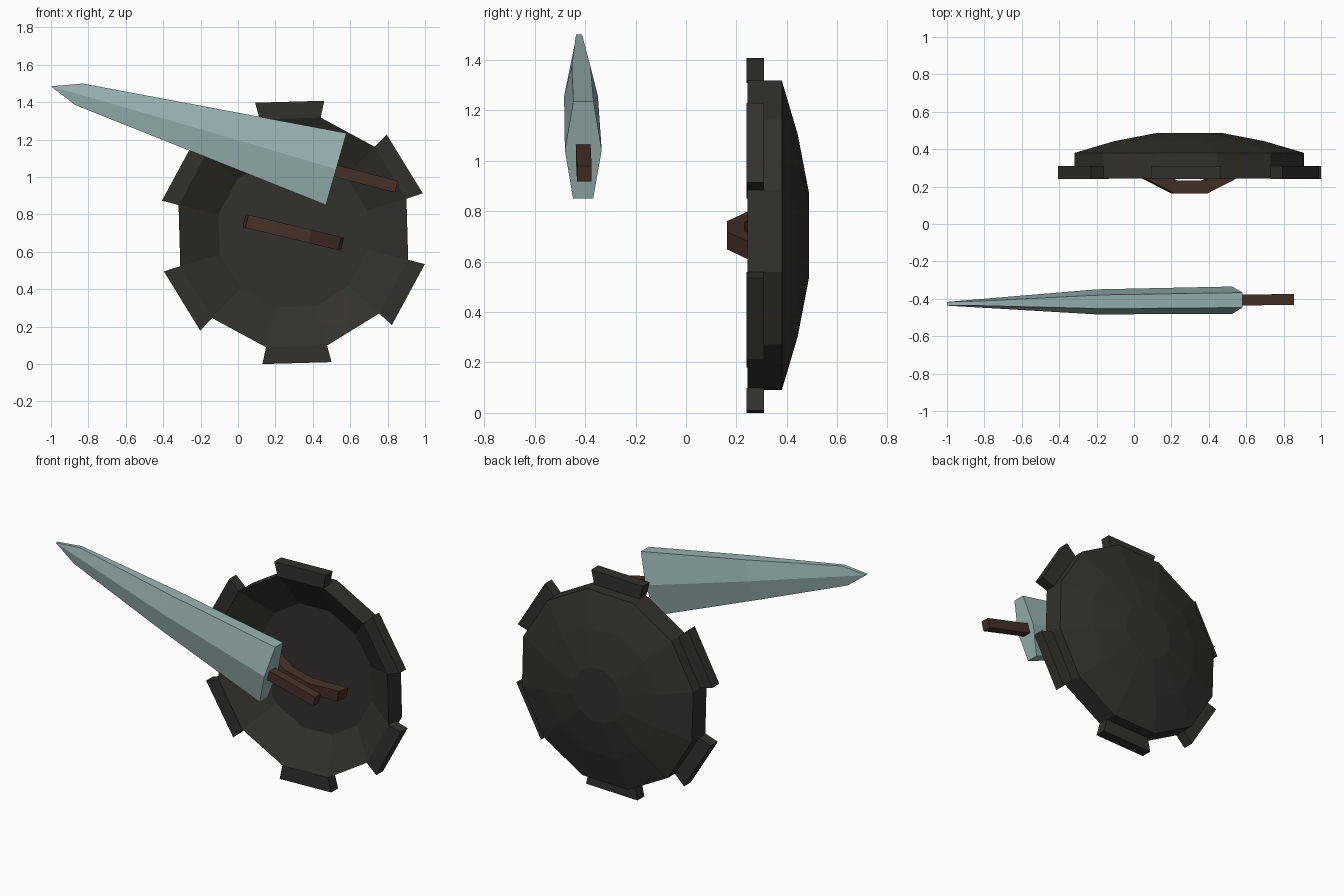
import bpy, bmesh, math
from mathutils import Vector

if "Cube" in bpy.data.objects:
    bpy.data.objects.remove(bpy.data.objects["Cube"])


def material(name, rgb):
    m = bpy.data.materials.new(name)
    m.diffuse_color = (*rgb, 1)
    m.use_nodes = True
    m.node_tree.nodes["Principled BSDF"].inputs["Base Color"].default_value = m.diffuse_color
    return m


DARK = material("dark_metal", (0.033, 0.031, 0.026))
WOOD = material("grip_wood", (0.062, 0.031, 0.020))
STEEL = material("pale_steel", (0.32, 0.45, 0.45))


def finish(bm, name, mat):
    bmesh.ops.recalc_face_normals(bm, faces=bm.faces[:])
    me = bpy.data.meshes.new(name)
    bm.to_mesh(me)
    bm.free()
    me.materials.append(mat)
    ob = bpy.data.objects.new(name, me)
    bpy.context.collection.objects.link(ob)
    return ob


def prism(bm, bottom, top):
    """Solid between two matching outlines."""
    a = [bm.verts.new(p) for p in bottom]
    b = [bm.verts.new(p) for p in top]
    n = len(a)
    bm.faces.new(a)
    bm.faces.new(b[::-1])
    for i in range(n):
        bm.faces.new((a[i], b[i], b[(i + 1) % n], a[(i + 1) % n]))


# Shield: twelve-sided body, dished inside and domed outside
CX, CZ, SPIN = 0.296, 0.704, math.radians(1.6)
R = 0.631


def polar(r, t, ang, y):
    """Point at radius r and sideways offset t around the shield centre."""
    c, s = math.cos(ang), math.sin(ang)
    return Vector((CX + r * c - t * s, y, CZ + r * s + t * c))


bm = bmesh.new()
rings = []
for r, y in ((0.412, 0.375), (R, 0.243), (R, 0.38), (0.412, 0.443), (0.177, 0.487)):
    rings.append([bm.verts.new(polar(r, 0, SPIN + math.radians(15 + 30 * i), y))
                  for i in range(12)])
for a, b in zip(rings, rings[1:]):
    for i in range(12):
        j = (i + 1) % 12
        bm.faces.new((a[i], b[i], b[j], a[j]))
bm.faces.new(rings[0])
bm.faces.new(rings[-1])
finish(bm, "shield_body", DARK)

# Shield tabs: flared blocks on every second rim side
bm = bmesh.new()
r_in, half_in = R * math.cos(math.pi / 12), R * math.sin(math.pi / 12)
for k in range(6):
    ang = SPIN + math.radians(30 + 60 * k)
    shape = ((r_in, -half_in), (0.699, -0.185), (0.699, 0.185), (r_in, half_in))
    prism(bm, [polar(r, t, ang, 0.240) for r, t in shape],
          [polar(r, t, ang, 0.31) for r, t in shape])
finish(bm, "shield_tabs", DARK)

# Shield handle: arched bar across the inside
half = [(0.09, 0.163), (0.255, 0.245), (0.270, 0.32), (0.072, 0.232)]
outline = half + [(-u, y) for u, y in reversed(half)]
tilt = math.radians(-13.5)
bm = bmesh.new()
prism(bm, *[[polar(u, t, tilt, y) for u, y in outline] for t in (-0.036, 0.036)])
finish(bm, "shield_handle", WOOD)


# Sword blade: six-sided loft through stations of (x, z) edge, ridge, edge
def sword_y(x):
    return -0.407 - 0.0125 * (0.55 - x)


stations = (
    ((0.58, 1.235, 0.040), (0.525, 1.042, 0.073), (0.47, 0.85, 0.040)),
    ((-0.16, 1.374, 0.037), (-0.20, 1.256, 0.067), (-0.24, 1.134, 0.037)),
    ((-0.83, 1.50, 0.012), (-1.0, 1.485, 0.010), (-0.87, 1.385, 0.012)),
)
bm = bmesh.new()
loops = []
for st in stations:
    front = [bm.verts.new((x, sword_y(x) - h, z)) for x, z, h in st]
    back = [bm.verts.new((x, sword_y(x) + h, z)) for x, z, h in reversed(st)]
    loops.append(front + back)
for a, b in zip(loops, loops[1:]):
    for i in range(6):
        j = (i + 1) % 6
        bm.faces.new((a[i], a[j], b[j], b[i]))
bm.faces.new(loops[0])
t = loops[-1]
bm.faces.new((t[0], t[1], t[4], t[5]))
bm.faces.new((t[1], t[2], t[3], t[4]))
finish(bm, "sword_blade", STEEL)

# Sword grip: square bar
a, b = Vector((0.51, 0, 1.036)), Vector((0.848, 0, 0.948))
side = Vector((0.246, 0, 0.97)) * 0.032
bm = bmesh.new()
ends = []
for p in (a, b):
    ends.append([p + side * s + Vector((0, sword_y(p.x) + 0.029 * t, 0))
                 for s, t in ((-1, -1), (1, -1), (1, 1), (-1, 1))])
prism(bm, *ends)
finish(bm, "sword_grip", WOOD)
